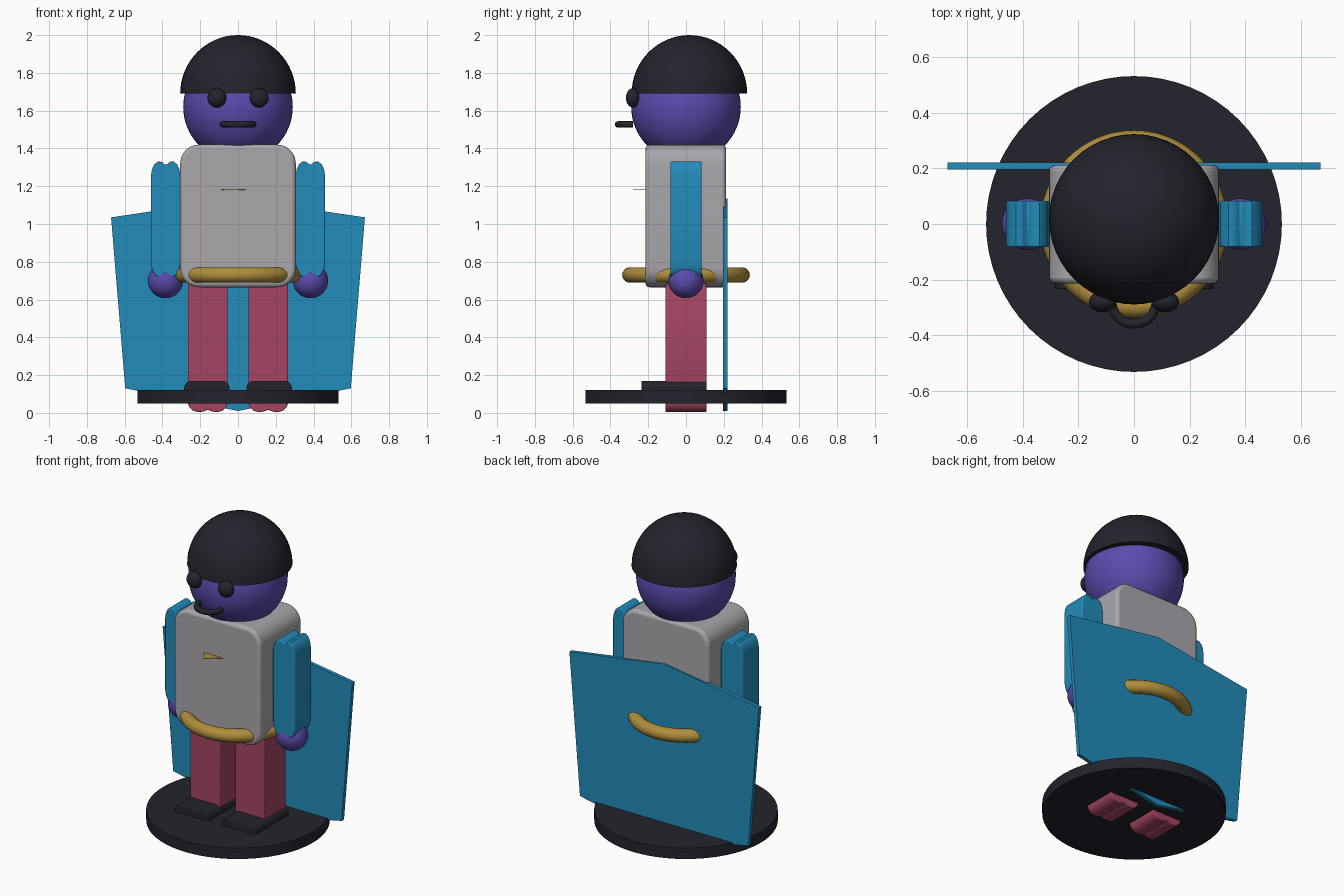
import bpy, bmesh, math
from mathutils import Matrix

if "Cube" in bpy.data.objects:
    bpy.data.objects.remove(bpy.data.objects["Cube"])


def material(name, rgb):
    m = bpy.data.materials.new(name)
    m.diffuse_color = (*rgb, 1)
    m.use_nodes = True
    m.node_tree.nodes["Principled BSDF"].inputs["Base Color"].default_value = m.diffuse_color
    return m


DARK = material("charcoal", (0.017, 0.017, 0.026))
PURPLE = material("purple", (0.105, 0.07, 0.42))
BLUE = material("blue", (0.016, 0.26, 0.49))
GREY = material("light grey", (0.40, 0.385, 0.41))
RED = material("raspberry", (0.38, 0.06, 0.125))
GOLD = material("gold", (0.43, 0.27, 0.045))


def finish(bm, name, mat, bevel=0, smooth=30):
    bmesh.ops.recalc_face_normals(bm, faces=bm.faces[:])
    me = bpy.data.meshes.new(name)
    bm.to_mesh(me)
    bm.free()
    me.materials.append(mat)
    ob = bpy.data.objects.new(name, me)
    bpy.context.collection.objects.link(ob)
    if bevel:
        b = ob.modifiers.new("rim", 'BEVEL')
        b.width, b.segments = bevel, 3
        b.limit_method, b.angle_limit = 'ANGLE', math.radians(50)
    bpy.ops.object.select_all(action='DESELECT')
    bpy.context.view_layer.objects.active = ob
    ob.select_set(True)
    bpy.ops.object.shade_smooth_by_angle(angle=math.radians(smooth))
    return ob


def ball(name, mat, loc, radii, half=False):
    bm = bmesh.new()
    bmesh.ops.create_uvsphere(bm, u_segments=48, v_segments=32, radius=1)
    if half:
        cut = bmesh.ops.bisect_plane(bm, geom=bm.verts[:] + bm.edges[:] + bm.faces[:], dist=1e-4,
                                     plane_co=(0, 0, 0), plane_no=(0, 0, 1), clear_inner=True)
        bmesh.ops.contextual_create(
            bm, geom=[e for e in cut["geom_cut"] if isinstance(e, bmesh.types.BMEdge)])
    bmesh.ops.transform(bm, verts=bm.verts[:],
                        matrix=Matrix.Translation(loc) @ Matrix.Diagonal((*radii, 1)))
    return finish(bm, name, mat)


def slab(name, mat, profile, y0, y1, bevel=0):
    """Extrude an xz outline from y0 to y1."""
    bm = bmesh.new()
    f = bm.faces.new([bm.verts.new((x, y0, z)) for x, z in profile])
    new = bmesh.ops.extrude_face_region(bm, geom=[f])["geom"]
    bmesh.ops.translate(bm, vec=(0, y1 - y0, 0),
                        verts=[v for v in new if isinstance(v, bmesh.types.BMVert)])
    return finish(bm, name, mat, bevel)


def round_rect(cx, hx, z0, z1, r, n=8):
    pts = []
    for k, (sx, z) in enumerate([(1, z1 - r), (-1, z1 - r), (-1, z0 + r), (1, z0 + r)]):
        for i in range(n + 1):
            a = math.pi / 2 * (k + i / n)
            pts.append((cx + sx * (hx - r) + r * math.cos(a), z + r * math.sin(a)))
    return pts


def lobed(cx, hx, z0, z1, drop):
    """Limb outline whose ends finish in two soft lobes with a notch between."""
    half = [(1, drop), (.93, drop * .55), (.78, drop * .2), (.55, 0), (.35, 0),
            (.18, drop * .08), (0, drop * .25)]
    end = half + [(-x, d) for x, d in reversed(half[:-1])]
    return ([(cx + hx * x, z1 - d) for x, d in end] +
            [(cx - hx * x, z0 + d) for x, d in end])


def tube(name, mat, loc, major, minor, a0=0, a1=2 * math.pi, n=64):
    """Horizontal ring or arc with a round section."""
    closed = a1 - a0 > 6.28
    bm = bmesh.new()
    rings = []
    for i in range(n if closed else n + 1):
        a = a0 + (a1 - a0) * i / n
        ring = []
        for j in range(16):
            t = 2 * math.pi * j / 16
            r = major + minor * math.cos(t)
            ring.append(bm.verts.new((loc[0] + r * math.cos(a), loc[1] + r * math.sin(a),
                                      loc[2] + minor * math.sin(t))))
        rings.append(ring)
    pairs = list(zip(rings, rings[1:])) + ([(rings[-1], rings[0])] if closed else [])
    for p, q in pairs:
        for j in range(16):
            k = (j + 1) % 16
            bm.faces.new((p[j], p[k], q[k], q[j]))
    if not closed:
        bm.faces.new(rings[0])
        bm.faces.new(rings[-1])
    return finish(bm, name, mat)


# Round base
bm = bmesh.new()
bmesh.ops.create_cone(bm, cap_ends=True, segments=64, radius1=0.533, radius2=0.533, depth=0.07,
                      matrix=Matrix.Translation((0, 0, 0.085)))
finish(bm, "base", DARK)

# Head, cap and face
ball("head", PURPLE, (0, 0, 1.62), (0.29, 0.29, 0.29))
ball("cap", DARK, (0, 0.018, 1.69), (0.306, 0.306, 0.31), half=True)
tube("mouth", DARK, (0, -0.28, 1.527), 0.08, 0.017, math.pi, 2 * math.pi, 32)

# Body, belt and chest badge
slab("torso", GREY, round_rect(0, 0.306, 0.665, 1.42, 0.1), -0.214, 0.212, 0.02)
tube("belt", GOLD, (0, 0, 0.73), 0.297, 0.041)
slab("badge", GOLD, [(-0.1, 1.18), (0.06, 1.18), (0.06, 1.183), (-0.1, 1.183)], -0.28, -0.2)
badge = bpy.data.objects["badge"]
for v in badge.data.vertices:          # taper the badge to a point
    if v.co.y < -0.25:
        v.co.x = -0.045 + (v.co.x + 0.02) * 0.05

# Cape
slab("cape", BLUE, [(0, 1.135), (-0.672, 1.035), (-0.597, 0.13), (0, 0.01),
                    (0.597, 0.13), (0.672, 1.035)], 0.197, 0.221)

# Paired parts
for side, s in (("left", -1), ("right", 1)):
    ball(side + "_eye", DARK, (s * 0.112, -0.28, 1.668), (0.05, 0.038, 0.051))
    slab(side + "_arm", BLUE, lobed(s * 0.383, 0.078, 0.72, 1.33, 0.075), -0.083, 0.083, 0.006)
    ball(side + "_hand", PURPLE, (s * 0.384, 0, 0.70), (0.093, 0.093, 0.093))
    slab(side + "_leg", RED, lobed(s * 0.16, 0.105, 0.005, 0.72, 0.045), -0.108, 0.108, 0.005)
    slab(side + "_shoe", DARK, round_rect(s * 0.165, 0.12, 0.07, 0.17, 0.04), -0.235, 0.108, 0.005)
